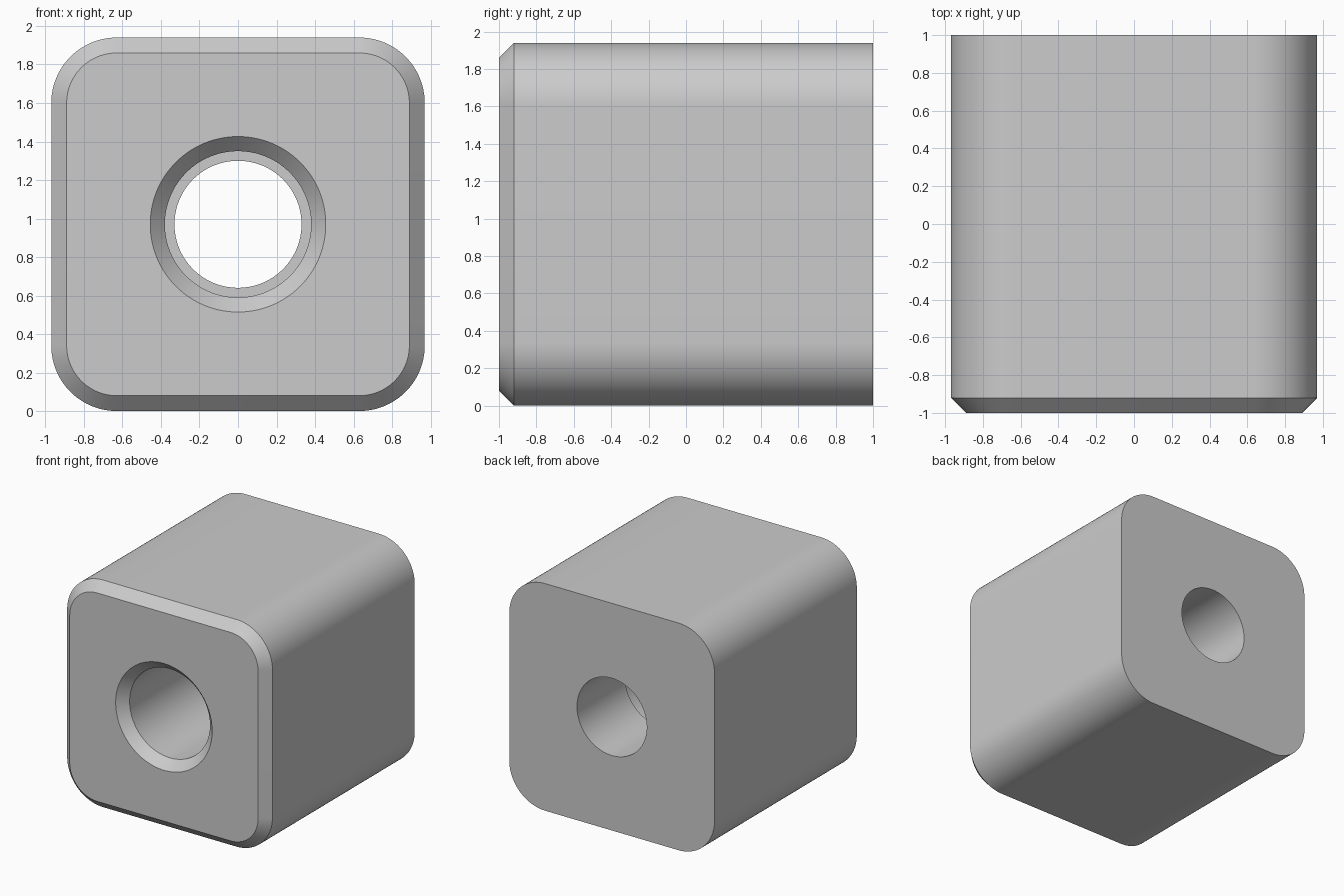
import bpy, bmesh
from math import sin, cos, pi, radians

if "Cube" in bpy.data.objects:
    bpy.data.objects.remove(bpy.data.objects["Cube"])

SEG = 24            # points per corner / quarter turn
HALF, CZ = 0.97, 0.97
FLAT = 0.63         # half length of the straight sides


def rounded_square(radius, y):
    pts = []
    for q, (sx, sz) in enumerate([(1, 1), (-1, 1), (-1, -1), (1, -1)]):
        for i in range(SEG):
            a = (q + i / (SEG - 1)) * pi / 2
            pts.append((sx * FLAT + radius * cos(a), y, CZ + sz * FLAT + radius * sin(a)))
    return pts


def circle(radius, y):
    n = 4 * SEG
    return [(radius * cos((i + 0.5) * 2 * pi / n), y,
             CZ + radius * sin((i + 0.5) * 2 * pi / n)) for i in range(n)]


# Closed chain of cross-sections: outer shell, front face, stepped bore, back face
sections = [
    rounded_square(HALF - FLAT, 1.0),
    rounded_square(HALF - FLAT, -0.92),
    rounded_square(HALF - FLAT - 0.08, -1.0),
    circle(0.456, -1.0),
    circle(0.38, -0.92),
    circle(0.38, 0.35),
    circle(0.33, 0.35),
    circle(0.33, 1.0),
]

bm = bmesh.new()
rings = [[bm.verts.new(p) for p in s] for s in sections]
for k, a in enumerate(rings):
    b = rings[(k + 1) % len(rings)]
    for i in range(len(a)):
        j = (i + 1) % len(a)
        bm.faces.new((a[i], a[j], b[j], b[i]))
bmesh.ops.recalc_face_normals(bm, faces=bm.faces)

mesh = bpy.data.meshes.new("bored_block")
bm.to_mesh(mesh)
bm.free()
block = bpy.data.objects.new("bored_block", mesh)
bpy.context.collection.objects.link(block)

# Smooth the rounded surfaces, keep the chamfers and steps crisp
bpy.context.view_layer.objects.active = block
block.select_set(True)
bpy.ops.object.shade_smooth_by_angle(angle=radians(30))
